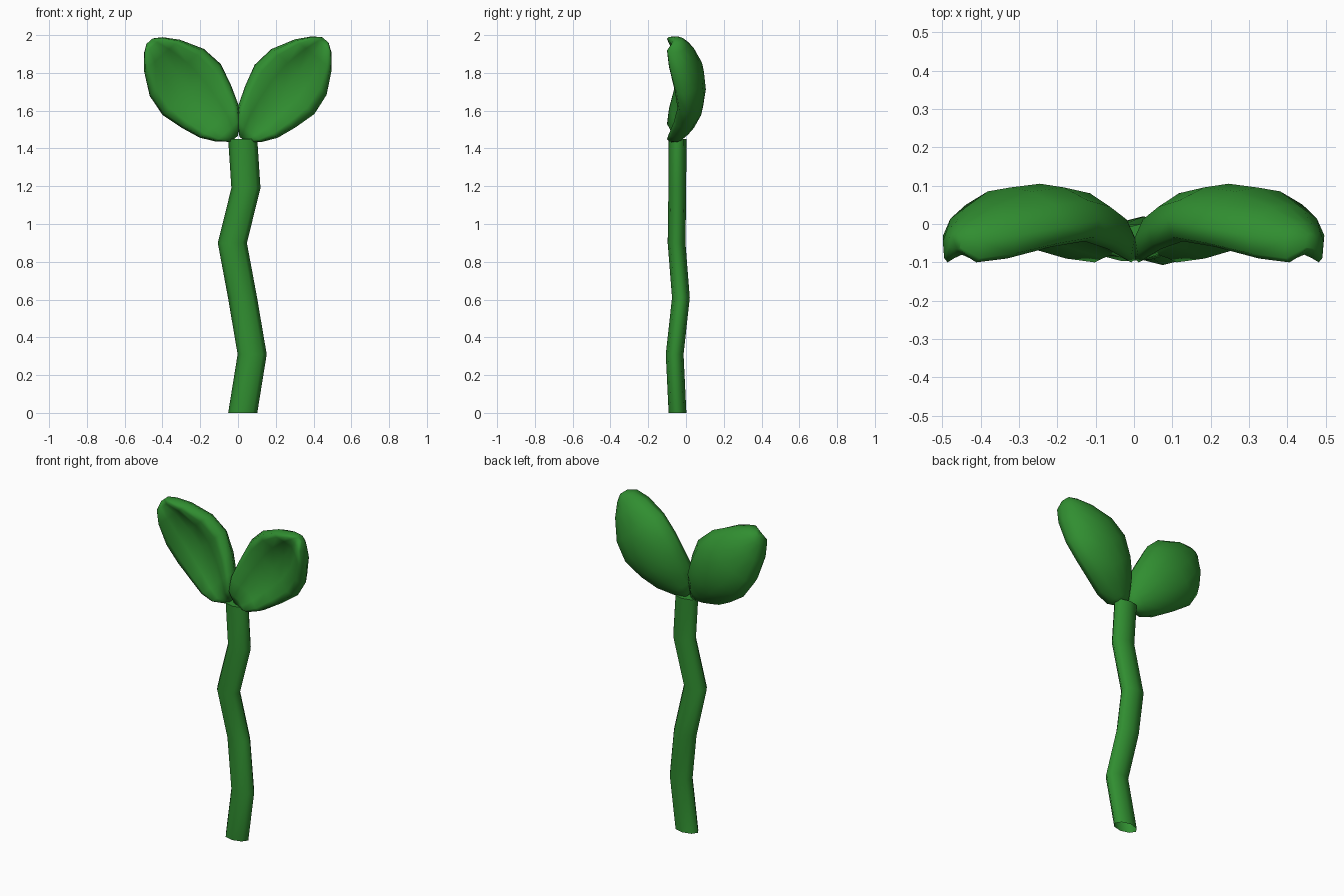
import bpy, bmesh, math
from mathutils import Vector

if "Cube" in bpy.data.objects:
    bpy.data.objects.remove(bpy.data.objects["Cube"])

green = bpy.data.materials.new("leaf green")
green.diffuse_color = (0.03, 0.27, 0.03, 1)
green.use_nodes = True
green.node_tree.nodes["Principled BSDF"].inputs["Base Color"].default_value = green.diffuse_color


def loft(name, rings, open_start=False):
    """Skin a list of closed rings, cap both ends, smooth the sides."""
    bm = bmesh.new()
    loops = [[bm.verts.new(p) for p in r] for r in rings]
    n = len(loops[0])
    for a, b in zip(loops, loops[1:]):
        for i in range(n):
            j = (i + 1) % n
            bm.faces.new((a[i], a[j], b[j], b[i])).smooth = True
    start = bm.faces.new(loops[0])
    end = bm.faces.new(loops[-1])
    start.smooth = end.smooth = not open_start
    bmesh.ops.recalc_face_normals(bm, faces=bm.faces[:])
    if open_start:
        bmesh.ops.delete(bm, geom=[start], context='FACES_ONLY')
        for e in end.edges:
            e.smooth = False
    me = bpy.data.meshes.new(name)
    bm.to_mesh(me)
    bm.free()
    me.materials.append(green)
    ob = bpy.data.objects.new(name, me)
    bpy.context.collection.objects.link(ob)
    return ob


# Stem: crooked flattened tube, open underneath (x, y, z of each joint)
path = [(0.025, -0.045, 0), (0.075, -0.06, 0.31), (0.024, -0.027, 0.61),
        (-0.03, -0.05, 0.90), (0.042, -0.046, 1.19), (0.025, -0.045, 1.45)]
stem = []
for x, y, z in path:
    stem.append([(x + 0.077 * math.cos(k * math.pi / 4),
                  y + 0.047 * math.sin(k * math.pi / 4), z) for k in range(8)])
loft("stem", stem, open_start=True)

# Leaf stations: along, half width, front lip y, edge y, back y, midrib depth
stations = [(-0.005, 0.025, -0.06, -0.045, -0.03, 0.0),
            (0.05, 0.085, -0.10, -0.05, 0.0, 0.02),
            (0.12, 0.135, -0.09, -0.035, 0.05, 0.035),
            (0.22, 0.172, -0.065, -0.01, 0.09, 0.035),
            (0.34, 0.205, -0.045, 0.01, 0.105, 0.035),
            (0.46, 0.190, -0.06, -0.005, 0.095, 0.045),
            (0.58, 0.126, -0.09, -0.03, 0.05, 0.045),
            (0.65, 0.066, -0.10, -0.045, 0.005, 0.02),
            (0.68, 0.022, -0.065, -0.045, -0.025, 0.0)]


def leaf(name, side, base, angle):
    along = Vector((side * math.cos(angle), 0, math.sin(angle)))
    across = Vector((side * math.sin(angle), 0, -math.cos(angle)))
    rings = []
    for u, w, yf, ye, yb, rib in stations:
        section = [(1, ye), (0.93, yf + 0.2 * (ye - yf)), (0.75, yf),
                   (0.4, yf + 0.55 * rib), (0, yf + rib),
                   (-0.4, yf + 0.55 * rib), (-0.75, yf),
                   (-0.93, yf + 0.2 * (ye - yf)), (-1, ye),
                   (-0.8, ye + 0.55 * (yb - ye)), (-0.4, ye + 0.9 * (yb - ye)),
                   (0, yb),
                   (0.4, ye + 0.9 * (yb - ye)), (0.8, ye + 0.55 * (yb - ye))]
        rings.append([Vector((side * base[0], 0, base[1])) + along * u
                      + across * (w * s) + Vector((0, y, 0)) for s, y in section])
    return loft(name, rings)


# Pair of cupped leaves
leaf("right_leaf", 1, (0.03, 1.45), math.radians(50.5))
leaf("left_leaf", -1, (0.022, 1.455), math.radians(49))
